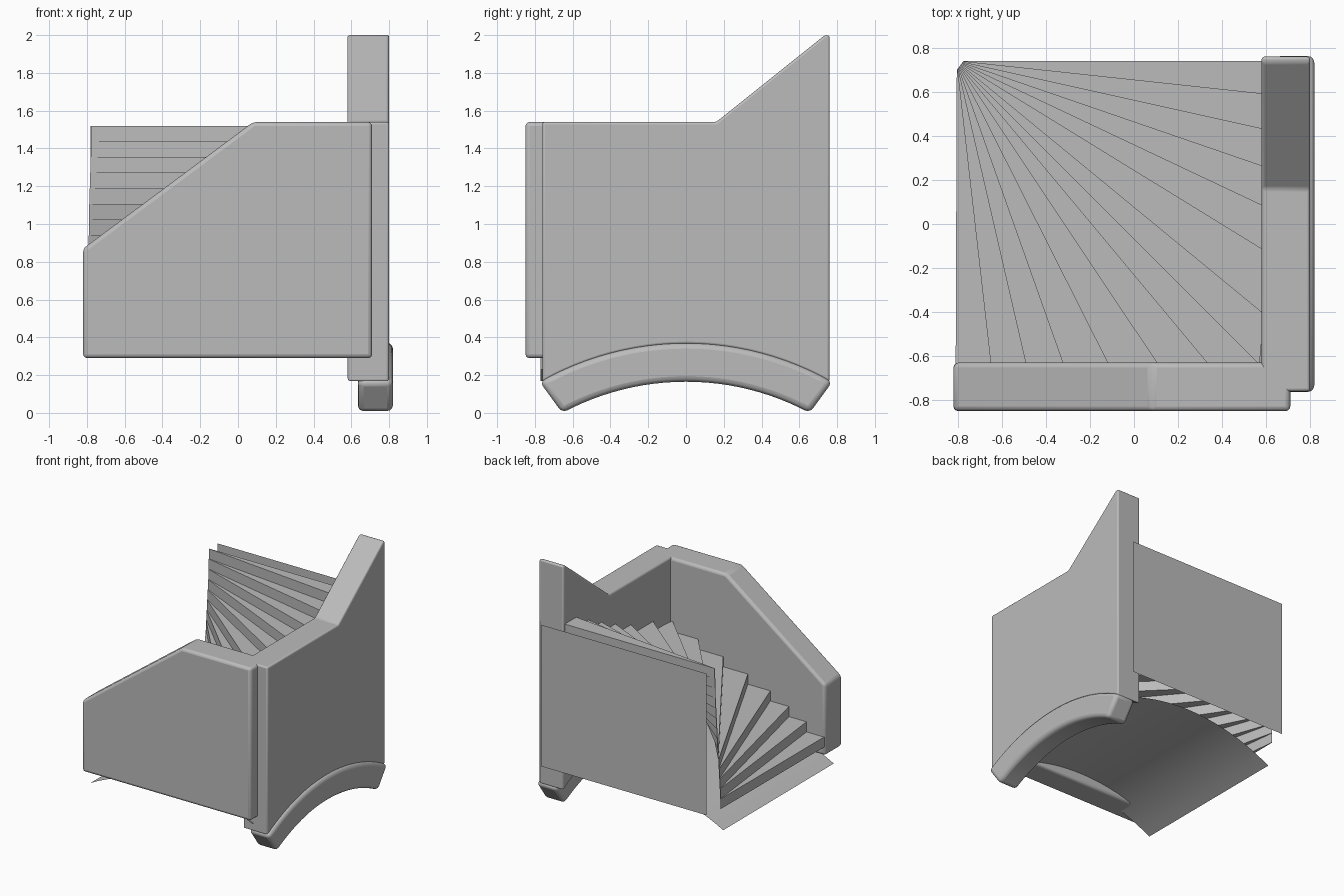
import bpy, bmesh, math
from mathutils import Vector

if "Cube" in bpy.data.objects:
    bpy.data.objects.remove(bpy.data.objects["Cube"], do_unlink=True)

stone = bpy.data.materials.new("grey_stone")
stone.use_nodes = True
stone.diffuse_color = (0.5, 0.5, 0.5, 1)
stone.node_tree.nodes["Principled BSDF"].inputs["Base Color"].default_value = (0.5, 0.5, 0.5, 1)


def finish(name, bm, bevel=0, smooth=True):
    mesh = bpy.data.meshes.new(name)
    bm.to_mesh(mesh)
    bm.free()
    mesh.materials.append(stone)
    obj = bpy.data.objects.new(name, mesh)
    bpy.context.collection.objects.link(obj)
    if bevel:
        mod = obj.modifiers.new("soft_edges", "BEVEL")
        mod.width = bevel
        mod.segments = 3
        mod.limit_method = "ANGLE"
        mod.angle_limit = math.radians(25)
    bpy.ops.object.select_all(action="DESELECT")
    obj.select_set(True)
    bpy.context.view_layer.objects.active = obj
    if smooth:
        bpy.ops.object.shade_smooth_by_angle(angle=math.radians(35))
    return obj


def add_prism(bm, outline, offset):
    """Extrude a closed outline of 3D points by an offset."""
    face = bm.faces.new([bm.verts.new(p) for p in outline])
    ext = bmesh.ops.extrude_face_region(bm, geom=[face])
    verts = [g for g in ext["geom"] if isinstance(g, bmesh.types.BMVert)]
    bmesh.ops.translate(bm, verts=verts, vec=Vector(offset))
    bmesh.ops.recalc_face_normals(bm, faces=bm.faces[:])


def prism(name, outline, offset, bevel):
    bm = bmesh.new()
    add_prism(bm, outline, offset)
    return finish(name, bm, bevel)


def arc(half_width, rise, base, steps=24):
    """Points of a shallow arch from -half_width to +half_width."""
    radius = (half_width ** 2 + rise ** 2) / (2 * rise)
    half = math.asin(half_width / radius)
    angles = [half * (2 * i / steps - 1) for i in range(steps + 1)]
    return [(radius * math.sin(a), base + rise - radius + radius * math.cos(a)) for a in angles]


outer = arc(0.775, 0.205, 0.165)
inner = arc(0.655, 0.165, 0.0)

# Side wall with a raking top and an arched foot
foot = arc(0.76, 0.2, 0.165)
side = foot + [(0.76, 2.0), (0.735, 2.0), (0.16, 1.54), (-0.76, 1.54)]
prism("side_wall", [(0.58, y, z) for y, z in side], (0.22, 0, 0), 0.025)

# Arch moulding under the side wall
ring = outer + inner[::-1]
prism("arch_moulding", [(0.635, y, z) for y, z in ring], (0.185, 0, 0), 0.03)

# Front wall with a sloping left shoulder
front = [(-0.82, 0.29), (0.71, 0.29), (0.71, 1.54), (0.08, 1.54), (-0.82, 0.87)]
prism("front_wall", [(x, -0.85, z) for x, z in front], (0, 0.22, 0), 0.022)

# Winding steps fanning around the back right corner
front_ends = [-0.81, -0.65, -0.49, -0.32, -0.115, 0.11, 0.34, 0.57]
side_ends = [-0.41, -0.12, 0.08, 0.26, 0.43, 0.59, 0.74]
ends = [(x, -0.64) for x in front_ends] + [(0.59, y) for y in side_ends]
count = len(ends) - 1
rise = 1.16 / count
start, stop = Vector((-0.805, 0.70)), Vector((-0.775, 0.74))
bm = bmesh.new()
for i in range(count):
    z = 0.36 + i * rise
    a, b = start.lerp(stop, i / count), start.lerp(stop, (i + 1) / count)
    outline = [(*a, z), (*ends[i], z), (*ends[i + 1], z), (*b, z)]
    add_prism(bm, outline, (0, 0, rise))
finish("winding_steps", bm, smooth=False)

# Thin back panel
bm = bmesh.new()
panel = [(-0.78, 0.36), (0.72, 0.36), (0.72, 1.52), (-0.78, 1.52)]
bm.faces.new([bm.verts.new((x, 0.85, z)) for x, z in reversed(panel)])
finish("back_panel", bm, smooth=False)

# Thin vaulted sheet under the steps
bm = bmesh.new()
rows = [(bm.verts.new((x, -0.77, z)), bm.verts.new((x, 0.66, z)))
        for x, z in arc(0.8, 0.2, 0.17) if x < 0.7]
for (a, b), (c, d) in zip(rows, rows[1:]):
    bm.faces.new((a, b, d, c))
finish("vault_sheet", bm)
